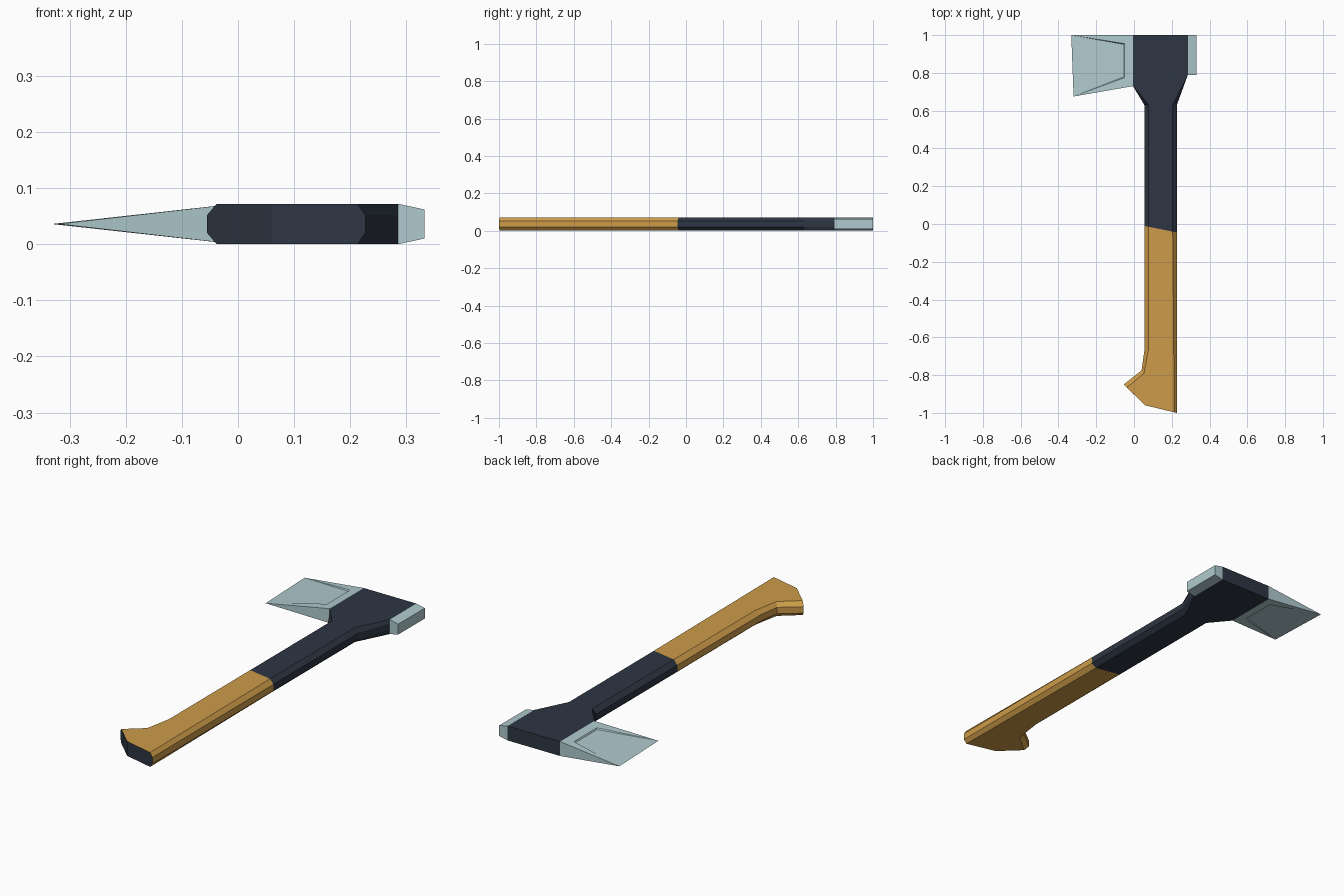
import bpy

if "Cube" in bpy.data.objects:
    bpy.data.objects.remove(bpy.data.objects["Cube"])

T = 0.072          # full thickness
MID = T / 2


def material(name, rgb):
    m = bpy.data.materials.new(name)
    m.diffuse_color = (*rgb, 1)
    m.use_nodes = True
    m.node_tree.nodes["Principled BSDF"].inputs["Base Color"].default_value = m.diffuse_color
    return m


ochre = material("ochre grip", (0.61, 0.33, 0.066))
navy = material("dark navy", (0.027, 0.037, 0.057))
steel = material("pale steel", (0.43, 0.59, 0.62))


def make_object(name, verts, faces, mats, idx=None):
    me = bpy.data.meshes.new(name)
    me.from_pydata(verts, [], faces)
    for m in mats:
        me.materials.append(m)
    for p, i in zip(me.polygons, idx or [0] * len(faces)):
        p.material_index = i
    me.update()
    ob = bpy.data.objects.new(name, me)
    bpy.context.collection.objects.link(ob)
    return ob


def chamfered_slab(name, outer, inner, mats, skip=(), second=()):
    """Flat slab: inner outline on top and bottom, outer outline around the
    middle. Outlines run counter-clockwise; 'skip' sides stay open where another
    part joins, 'second' sides take the second material."""
    n = len(outer)
    rings = [(inner, 0), (outer, 0.02), (outer, T - 0.02), (inner, T)]
    verts = [(x, y, z) for pts, z in rings for x, y in pts]
    faces = [tuple(reversed(range(n))), tuple(range(3 * n, 4 * n))]
    idx = [0, 0]
    for i in range(n):
        if i in skip:
            continue
        j = (i + 1) % n
        for r in range(3):
            a, b = r * n, (r + 1) * n
            faces.append((a + i, a + j, b + j, b + i))
            idx.append(1 if i in second else 0)
    return make_object(name, verts, faces, mats, idx)


# Grip with hooked heel and dark butt faces
chamfered_slab(
    "grip",
    [(0.055, -0.01), (0.055, -0.67), (0.04, -0.775), (-0.055, -0.85),
     (0.06, -0.96), (0.227, -1.0), (0.227, -0.045)],
    [(0.078, -0.015), (0.078, -0.655), (0.053, -0.79), (-0.038, -0.866),
     (0.06, -0.96), (0.213, -0.997), (0.205, -0.04)],
    [ochre, navy], skip={6}, second={3, 4})

# Upper shaft flaring into the head socket
chamfered_slab(
    "shaft_and_socket",
    [(0.055, -0.01), (0.227, -0.045), (0.227, 0.63), (0.285, 0.79),
     (0.285, 1.0), (-0.005, 1.0), (-0.005, 0.73), (0.055, 0.63)],
    [(0.078, -0.015), (0.205, -0.04), (0.205, 0.63), (0.285, 0.79),
     (0.285, 1.0), (-0.005, 1.0), (-0.005, 0.73), (0.078, 0.63)],
    [navy], skip={0, 3, 5})

# Poll block behind the socket, slightly tapered
x0, x1, y0, y1, t = 0.285, 0.332, 0.79, 1.0, 0.01
make_object(
    "poll",
    [(x0, y0, 0), (x0, y1, 0), (x0, y1, T), (x0, y0, T),
     (x1, y0, t), (x1, y1, t), (x1, y1, T - t), (x1, y0, T - t)],
    [(4, 5, 6, 7), (3, 7, 6, 2), (0, 1, 5, 4), (0, 4, 7, 3), (1, 2, 6, 5)],
    [steel])


# Wedge blade with a shallow recessed panel on both cheeks
def half_thickness(x):
    return MID * (x + 0.332) / 0.327


cheek = [(-0.005, 0.73, 0), (-0.005, 1.0, 0),       # socket end
         (-0.332, 1.0, 0), (-0.32, 0.675, 0),       # cutting edge
         (-0.05, 0.775, 0), (-0.05, 0.955, 0),      # panel rim
         (-0.054, 0.779, 0.006), (-0.054, 0.951, 0.006)]  # panel floor
tops = [(0, 1, 5, 4), (1, 2, 5), (0, 4, 3), (4, 5, 7, 6),
        (5, 2, 7), (4, 6, 3), (6, 7, 2, 3)]
verts, faces = [], []
for s in (1, -1):
    base = len(verts)
    for k, (x, y, d) in enumerate(cheek):
        h = 0 if k in (2, 3) else half_thickness(x) - d
        verts.append((x, y, MID + s * h))
    for f in tops:
        g = tuple(base + v for v in f)
        faces.append(g if s > 0 else g[::-1])
faces += [(1, 9, 2), (0, 3, 8)]                     # toe and heel ends
make_object("blade", verts, faces, [steel])
